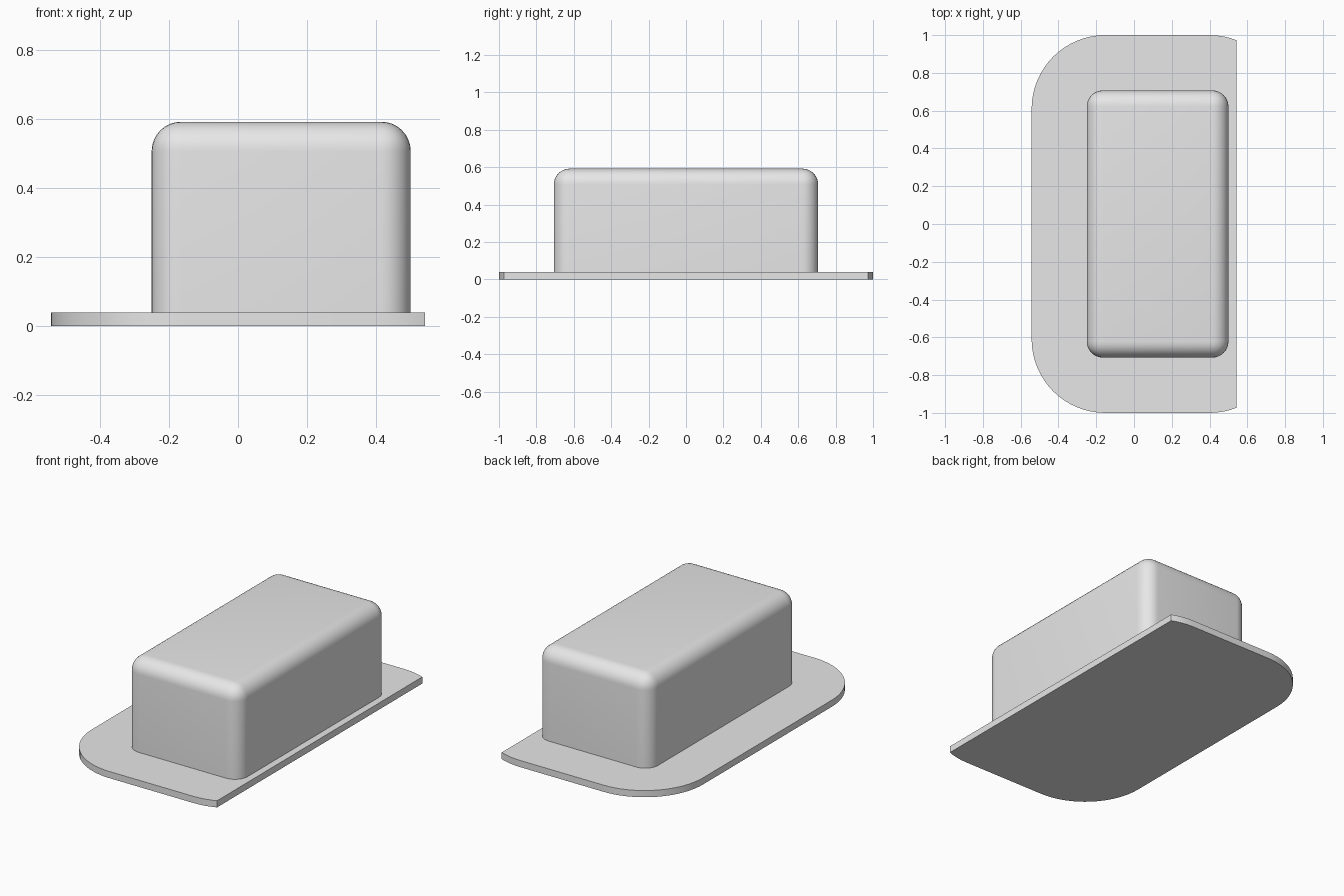
import bpy, bmesh, math

default = bpy.data.objects.get("Cube")
if default:
    bpy.data.objects.remove(default, do_unlink=True)

grey = bpy.data.materials.new("light_grey")
grey.use_nodes = True
COLOUR = (0.8, 0.8, 0.8, 1)
grey.diffuse_color = COLOUR
grey.node_tree.nodes["Principled BSDF"].inputs["Base Color"].default_value = COLOUR


def block(name, low, high, radius, segments, keep, cut_x=None):
    """Box between two corners, with the edges chosen by keep() rounded off."""
    bm = bmesh.new()
    bmesh.ops.create_cube(bm, size=1)
    for v in bm.verts:
        v.co = [(a + b) / 2 + c * (b - a) for a, b, c in zip(low, high, v.co)]
    bmesh.ops.bevel(bm, geom=[e for e in bm.edges if keep(e)], offset=radius,
                    segments=segments, profile=0.5, affect='EDGES')
    if cut_x is not None:
        # Slice off the +x end and close it
        bmesh.ops.bisect_plane(bm, geom=bm.verts[:] + bm.edges[:] + bm.faces[:],
                               plane_co=(cut_x, 0, 0), plane_no=(1, 0, 0), clear_outer=True)
        bmesh.ops.holes_fill(bm, edges=[e for e in bm.edges if e.is_boundary])
    bmesh.ops.recalc_face_normals(bm, faces=bm.faces[:])
    mesh = bpy.data.meshes.new(name)
    bm.to_mesh(mesh)
    bm.free()
    obj = bpy.data.objects.new(name, mesh)
    bpy.context.collection.objects.link(obj)
    mesh.materials.append(grey)
    bpy.ops.object.select_all(action='DESELECT')
    obj.select_set(True)
    bpy.context.view_layer.objects.active = obj
    bpy.ops.object.shade_smooth_by_angle(angle=math.radians(30))
    return obj


def upright(e):
    return abs(e.verts[0].co.z - e.verts[1].co.z) > 0.01


def not_bottom(e):
    return max(v.co.z for v in e.verts) > 0.1


# Flat base plate: rounded corners, trimmed straight along +x
block("base_plate", (-0.542, -1, 0), (0.79, 1, 0.04), 0.39, 16, upright, cut_x=0.542)

# Raised body with rounded upper and upright edges
block("raised_body", (-0.25, -0.707, 0.02), (0.5, 0.707, 0.592), 0.085, 8, not_bottom)
